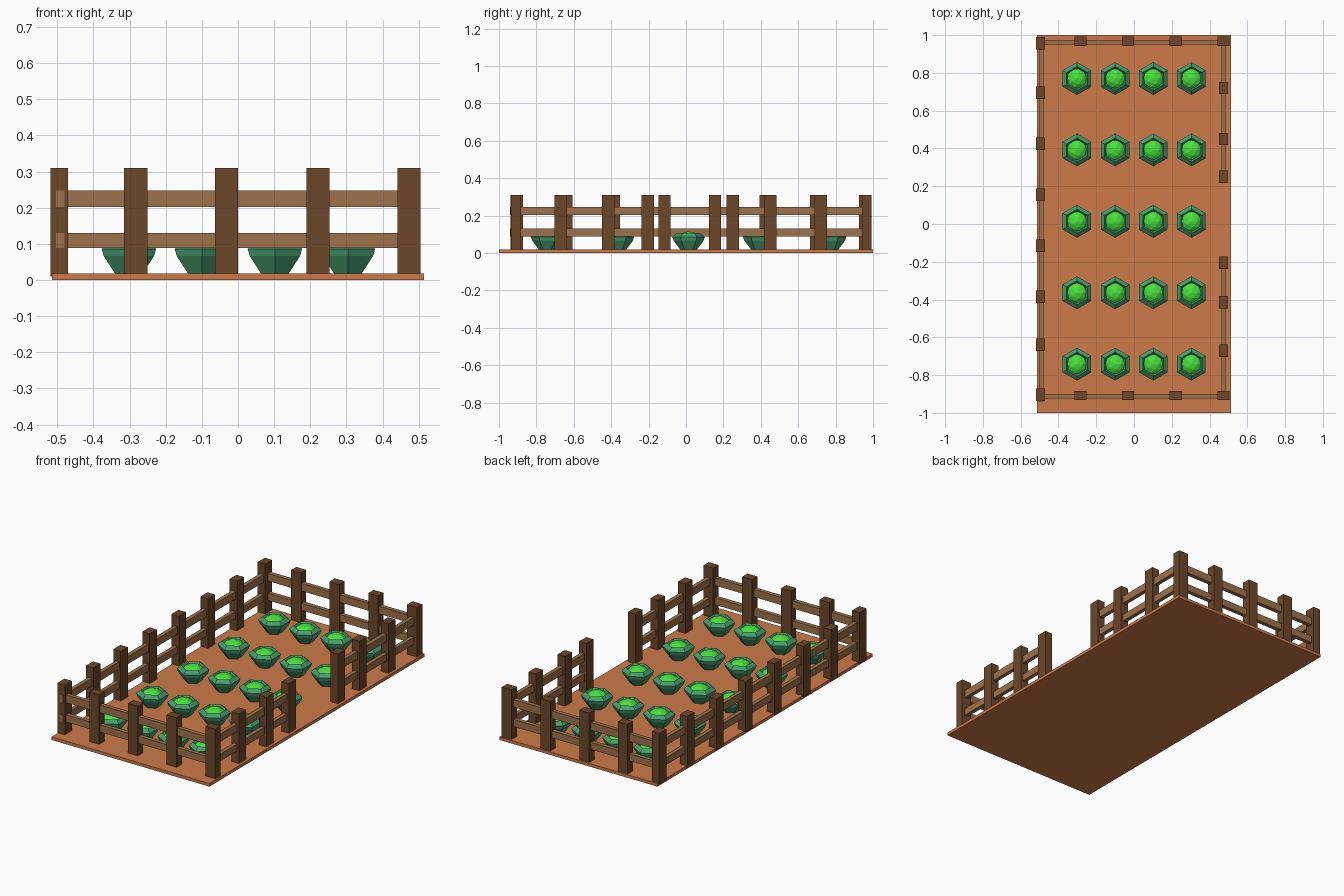
import bpy, bmesh
from math import sin, cos, pi

if "Cube" in bpy.data.objects:
    bpy.data.objects.remove(bpy.data.objects["Cube"])

def lin(c):
    return c / 12.92 if c <= 0.04045 else ((c + 0.055) / 1.055) ** 2.4

def material(name, r, g, b):
    m = bpy.data.materials.new(name)
    m.diffuse_color = (lin(r / 255), lin(g / 255), lin(b / 255), 1)
    m.use_nodes = True
    m.node_tree.nodes["Principled BSDF"].inputs["Base Color"].default_value = m.diffuse_color
    return m

SOIL = material("soil", 205, 122, 72)
POST = material("post_wood", 108, 70, 42)
RAIL = material("rail_wood", 158, 114, 76)
LEAF = material("outer_leaf", 72, 158, 110)
HEART = material("heart_leaf", 72, 225, 60)

def finish(bm, name, mats):
    mesh = bpy.data.meshes.new(name)
    bm.normal_update()
    bm.to_mesh(mesh)
    bm.free()
    for m in mats:
        mesh.materials.append(m)
    ob = bpy.data.objects.new(name, mesh)
    bpy.context.collection.objects.link(ob)
    return ob

def box(name, x0, x1, y0, y1, z0, z1, mat):
    bm = bmesh.new()
    bmesh.ops.create_cube(bm, size=1)
    for v in bm.verts:
        v.co = ((x0 + x1) / 2 + v.co.x * (x1 - x0),
                (y0 + y1) / 2 + v.co.y * (y1 - y0),
                (z0 + z1) / 2 + v.co.z * (z1 - z0))
    return finish(bm, name, [mat])

# Soil bed
box("soil_bed", -0.514, 0.514, -1, 1, 0, 0.018, SOIL)

# Fence posts: wide side runs along the fence
def post(name, x, y, wx, wy):
    box(name, x - wx / 2, x + wx / 2, y - wy / 2, y + wy / 2, 0.01, 0.31, POST)

for y in (0.957, 0.695, 0.425, 0.155, -0.115, -0.385, -0.64, -0.905):
    post("left_post", -0.495, y, 0.048, 0.066)
for y in (0.72, 0.45, 0.25, -0.205, -0.415, -0.67):
    post("right_post", 0.474, y, 0.048, 0.066)
for x in (-0.283, -0.032, 0.221, 0.473):
    post("front_post", x, -0.908, 0.064, 0.05)
    post("back_post", x, 0.967, 0.064, 0.05)

# Two levels of rails, with a gateway in the right side
for z0, z1 in ((0.088, 0.13), (0.202, 0.247)):
    box("left_rail", -0.503, -0.48, -0.94, 0.975, z0, z1, RAIL)
    box("front_rail", -0.49, 0.48, -0.925, -0.901, z0, z1, RAIL)
    box("back_rail", -0.49, 0.48, 0.95, 0.974, z0, z1, RAIL)
    box("right_rail_back", 0.463, 0.486, 0.24, 0.97, z0, z1, RAIL)
    box("right_rail_front", 0.463, 0.486, -0.91, -0.2, z0, z1, RAIL)

# Cabbage: hexagonal leaf cup around a faceted bright heart
def cabbage_mesh():
    bm = bmesh.new()
    rings = []
    for r, z in ((0.042, 0.015), (0.08, 0.066), (0.087, 0.086), (0.064, 0.105), (0.05, 0.085)):
        rings.append([bm.verts.new((r * cos(pi / 6 + k * pi / 3), r * sin(pi / 6 + k * pi / 3), z))
                      for k in range(6)])
    for a, b in zip(rings, rings[1:]):
        for k in range(6):
            n = (k + 1) % 6
            bm.faces.new((a[k], a[n], b[n], b[k]))
    bm.faces.new(rings[0][::-1])
    bm.faces.new(rings[-1])
    old = set(bm.faces)
    ico = bmesh.ops.create_icosphere(bm, subdivisions=2, radius=0.058)["verts"]
    for v in ico:
        v.co.z = 0.075 + v.co.z * 0.7
    for f in bm.faces:
        f.material_index = 0 if f in old else 1
    return finish(bm, "cabbage", [LEAF, HEART])

first = cabbage_mesh()
for x in (-0.302, -0.1, 0.102, 0.304):
    for y in (-0.742, -0.364, 0.014, 0.392, 0.77):
        ob = first if (x, y) == (-0.302, -0.742) else first.copy()
        if ob is not first:
            bpy.context.collection.objects.link(ob)
        ob.location = (x, y, 0)
